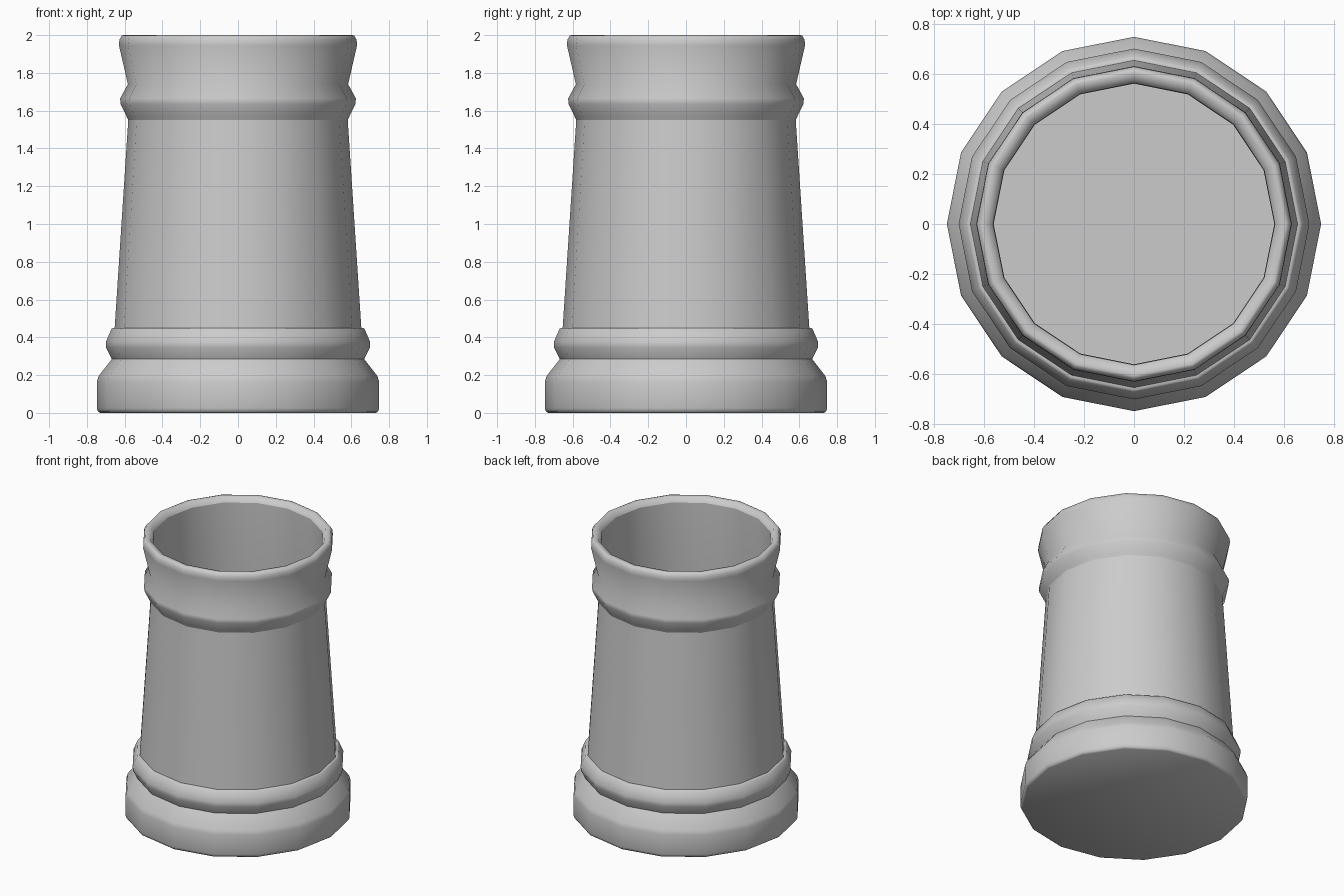
import bpy, bmesh, math
from math import cos, sin, pi

SIDES = 16

cube = bpy.data.objects.get("Cube")
if cube:
    bpy.data.objects.remove(cube, do_unlink=True)

# Single plain clay grey
clay = bpy.data.materials.new("clay_grey")
clay.use_nodes = True
GREY = (0.6, 0.6, 0.6, 1)
clay.diffuse_color = GREY
clay.node_tree.nodes["Principled BSDF"].inputs["Base Color"].default_value = GREY


def lathe(name, profile, cap_start=False, cap_end=False, angle=40):
    """Revolve an (r, z) profile around the z axis."""
    bm = bmesh.new()
    rings = [[bm.verts.new((r * cos(2 * pi * i / SIDES), r * sin(2 * pi * i / SIDES), z))
              for i in range(SIDES)] for r, z in profile]
    for a, b in zip(rings, rings[1:]):
        for i in range(SIDES):
            j = (i + 1) % SIDES
            bm.faces.new((a[i], a[j], b[j], b[i]))
    if cap_start:
        bm.faces.new(rings[0][::-1])
    if cap_end:
        bm.faces.new(rings[-1])
    mesh = bpy.data.meshes.new(name)
    bm.to_mesh(mesh)
    bm.free()
    mesh.materials.append(clay)
    obj = bpy.data.objects.new(name, mesh)
    bpy.context.collection.objects.link(obj)
    bpy.ops.object.select_all(action="DESELECT")
    obj.select_set(True)
    bpy.context.view_layer.objects.active = obj
    bpy.ops.object.shade_smooth_by_angle(angle=math.radians(angle))
    return obj


# Moulded foot, ending in a narrow ledge under the body
lathe("base", [(0.73, 0), (0.742, 0.008), (0.747, 0.025), (0.747, 0.165), (0.738, 0.195),
               (0.668, 0.285), (0.698, 0.345), (0.7, 0.375), (0.67, 0.445),
               (0.662, 0.45), (0.65, 0.45)], cap_start=True, angle=50)

# Tapered body
lathe("body", [(0.653, 0.45), (0.581, 1.55)])

# Beaded collar with flared rim and chamfered lip
lathe("collar", [(0.581, 1.55), (0.59, 1.57), (0.622, 1.635), (0.624, 1.665),
                 (0.583, 1.74), (0.63, 1.945), (0.628, 1.975), (0.615, 1.998),
                 (0.605, 2), (0.58, 1.995), (0.562, 1.965)], angle=50)

# Hollow inside with a flat floor
lathe("inner_wall", [(0.562, 1.965), (0.56, 1.55), (0.63, 0.45), (0.63, 0.06)],
      cap_end=True)
